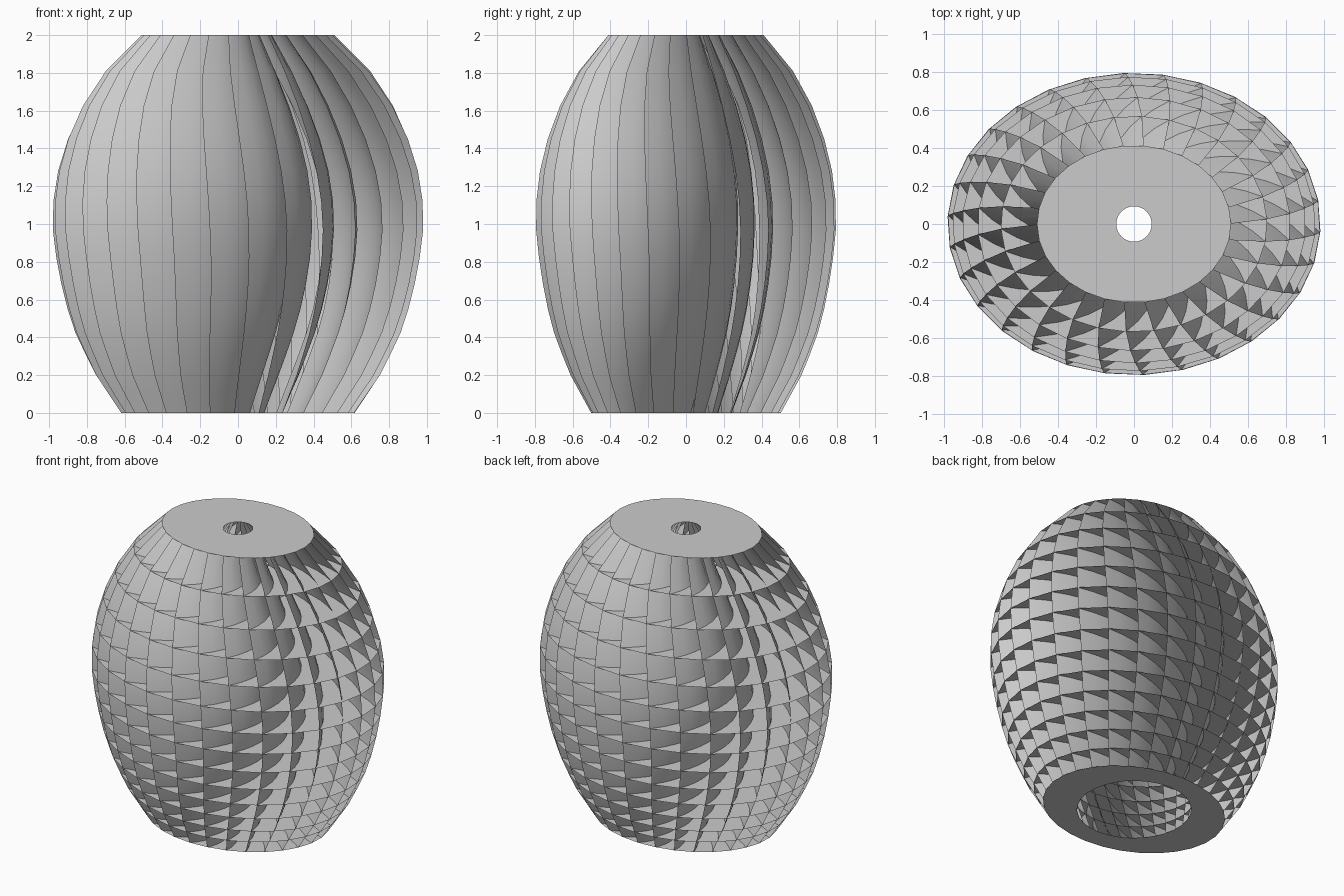
import bpy
import bmesh
from math import sin, cos, pi, radians

cube = bpy.data.objects.get("Cube")
if cube:
    bpy.data.objects.remove(cube, do_unlink=True)

FINS = 30        # swirled upright fins
LEVELS = 14      # gaps between the horizontal rings
STEPS = 6        # segments across each fin
DEPTH_RATIO = 0.81
RIM = [0.62, 0.755, 0.855, 0.92, 0.96, 0.985, 0.975, 0.925, 0.84, 0.71, 0.51]
CORE = [0.36, 0.42, 0.48, 0.52, 0.54, 0.54, 0.52, 0.46, 0.37, 0.25, 0.093]

mat = bpy.data.materials.new("light_grey")
mat.use_nodes = True
grey = (0.6, 0.6, 0.6, 1)
mat.diffuse_color = grey
mat.node_tree.nodes["Principled BSDF"].inputs["Base Color"].default_value = grey


def sample(profile, z):
    t = min(max(z * 5, 0), 9.9999)
    i = int(t)
    return profile[i] + (profile[i + 1] - profile[i]) * (t - i)


def point(k, z, f):
    """Point on fin k at height z; f spirals from the rim (0) to the core (1)."""
    rim, core = sample(RIM, z), sample(CORE, z)
    # The core is round at both ends and oval between them
    core_depth = core * (1 - (1 - DEPTH_RATIO) * sin(pi * z / 2))
    down = 1 - z / 2
    twist = 0.16 * sin(2.7 * down)
    swirl = radians(12 + 20 * (1 - down ** 3))
    a = -pi / 2 - 0.31 + 2 * pi * k / FINS + twist + swirl * f
    rx = rim + (core - rim) * f
    ry = rim * DEPTH_RATIO + (core_depth - rim * DEPTH_RATIO) * f
    return rx * cos(a), ry * sin(a), z


def finish(bm, name, smooth):
    mesh = bpy.data.meshes.new(name)
    for face in bm.faces:
        face.smooth = smooth
    bm.to_mesh(mesh)
    bm.free()
    mesh.materials.append(mat)
    obj = bpy.data.objects.new(name, mesh)
    bpy.context.collection.objects.link(obj)


def grid(bm, rows):
    """Skin a list of equally long rows of points."""
    verts = [[bm.verts.new(p) for p in row] for row in rows]
    for r0, r1 in zip(verts, verts[1:]):
        for i in range(len(r0) - 1):
            bm.faces.new((r0[i], r0[i + 1], r1[i + 1], r1[i]))


# Ring heights, closer together toward the base
gaps = [0.095 + 0.095 * i / (LEVELS - 1) for i in range(LEVELS)]
heights = [2 * sum(gaps[:i]) / sum(gaps) for i in range(LEVELS + 1)]

# Swirled upright fins
bm = bmesh.new()
for k in range(FINS):
    grid(bm, [[point(k, z, s / STEPS) for s in range(STEPS + 1)] for z in heights])
finish(bm, "upright_fins", True)

# Flat horizontal rings, each with a hole for the core
for n, z in enumerate(heights):
    bm = bmesh.new()
    grid(bm, [[point(k, z, f) for k in range(FINS + 1)] for f in (0, 1)])
    bmesh.ops.remove_doubles(bm, verts=bm.verts, dist=1e-5)
    bm.normal_update()
    for face in bm.faces:
        if (face.normal.z < 0) == (n > 0):
            face.normal_flip()
    name = {0: "base_ring", LEVELS: "top_plate"}.get(n, f"shelf_ring_{n}")
    finish(bm, name, False)
